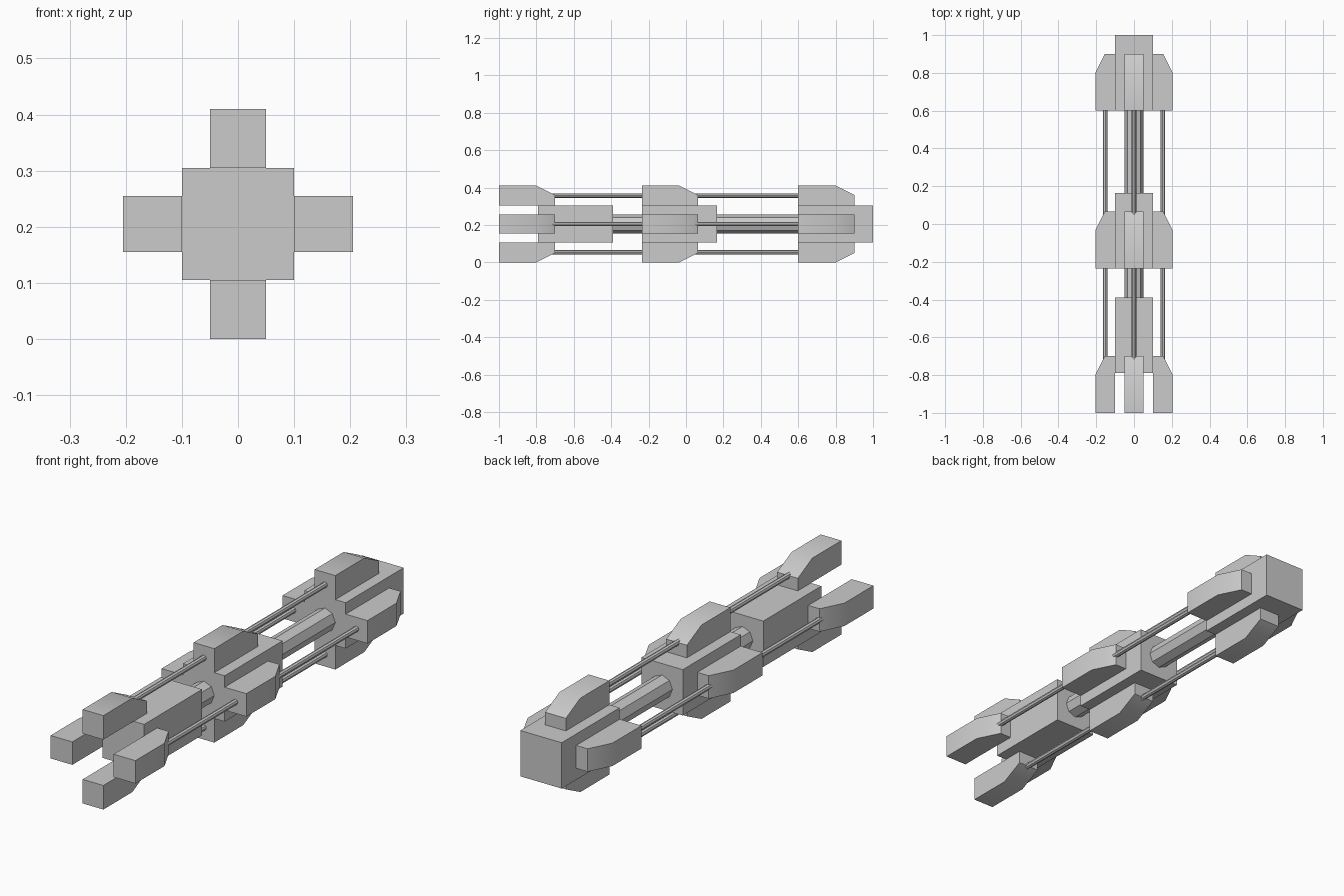
import bpy, bmesh, math
from mathutils import Matrix, Vector

if "Cube" in bpy.data.objects:
    bpy.data.objects.remove(bpy.data.objects["Cube"], do_unlink=True)

MID = 0.205            # height of the long axis
CORE, FIN = 0.1, 0.05  # half widths of core block and fin

grey = bpy.data.materials.new("plain_grey")
grey.use_nodes = True
colour = (0.6, 0.6, 0.6, 1)
grey.diffuse_color = colour
grey.node_tree.nodes["Principled BSDF"].inputs["Base Color"].default_value = colour


def finish(bm, name):
    bmesh.ops.recalc_face_normals(bm, faces=bm.faces)
    mesh = bpy.data.meshes.new(name)
    bm.to_mesh(mesh)
    bm.free()
    mesh.materials.append(grey)
    obj = bpy.data.objects.new(name, mesh)
    bpy.context.collection.objects.link(obj)
    obj.location.z = MID
    bpy.ops.object.select_all(action='DESELECT')
    obj.select_set(True)
    bpy.context.view_layer.objects.active = obj
    bpy.ops.object.shade_smooth_by_angle(angle=math.radians(30))
    return obj


def block(name, y0, y1):
    bm = bmesh.new()
    size = Matrix.Diagonal((2 * CORE, y1 - y0, 2 * CORE, 1))
    bmesh.ops.create_cube(bm, size=1, matrix=Matrix.Translation((0, (y0 + y1) / 2, 0)) @ size)
    finish(bm, name)


def fin(name, y0, turn):
    # Side profile with a chamfered rear corner, extruded across x
    profile = [(y0, CORE), (y0 + 0.3, CORE), (y0 + 0.3, 0.155), (y0 + 0.2, 0.205), (y0, 0.205)]
    bm = bmesh.new()
    face = bm.faces.new([bm.verts.new((-FIN, y, z)) for y, z in profile])
    ext = bmesh.ops.extrude_face_region(bm, geom=[face])
    verts = [v for v in ext["geom"] if isinstance(v, bmesh.types.BMVert)]
    bmesh.ops.translate(bm, verts=verts, vec=(2 * FIN, 0, 0))
    finish(bm, name).rotation_euler.y = turn


def rod(name, radius, y0, y1, offset=0, turn=0):
    bm = bmesh.new()
    place = Matrix.Translation((0, (y0 + y1) / 2, offset)) @ Matrix.Rotation(math.pi / 2, 4, 'X')
    bmesh.ops.create_cone(bm, cap_ends=True, segments=8, radius1=radius, radius2=radius,
                          depth=y1 - y0, matrix=place)
    finish(bm, name).rotation_euler.y = turn


# Core blocks and central shaft
for name, y0 in (("front", -0.79), ("middle", -0.235), ("rear", 0.6)):
    block(name + "_core", y0, y0 + 0.4)
rod("central_shaft", 0.05, -0.45, 0.65)

# Four fins around each section, joined by thin rods
for i, side in enumerate(("top", "left", "bottom", "right")):
    turn = i * math.pi / 2
    for name, y0 in (("front", -1.0), ("middle", -0.235), ("rear", 0.6)):
        fin(f"{name}_{side}_fin", y0, turn)
    rod(f"front_{side}_rod", 0.012, -0.72, -0.2, 0.152, turn)
    rod(f"rear_{side}_rod", 0.012, 0.045, 0.65, 0.152, turn)
